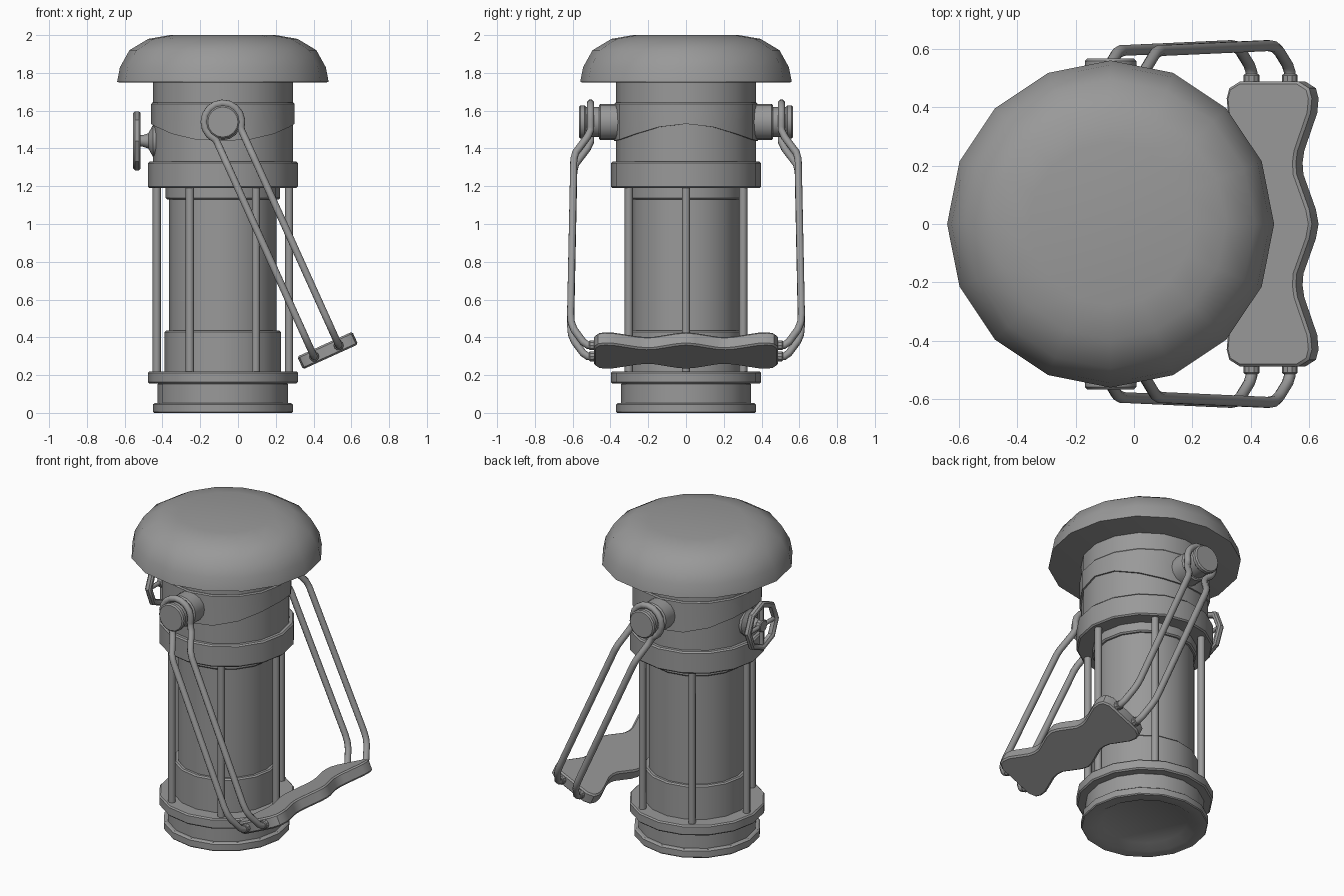
import bpy, bmesh
from math import sin, cos, pi, radians
from mathutils import Vector, Matrix

cube = bpy.data.objects.get("Cube")
if cube:
    bpy.data.objects.remove(cube, do_unlink=True)

grey = bpy.data.materials.new("grey metal")
grey.use_nodes = True
COLOUR = (0.32, 0.32, 0.32, 1)
grey.diffuse_color = COLOUR
grey.node_tree.nodes["Principled BSDF"].inputs["Base Color"].default_value = COLOUR

AXIS = Vector((-0.08, 0, 0))           # centre line of the lantern body
PIVOT = Vector((-0.08, 0, 1.54))       # hinge of the carrying handle
DOWN = Vector((0.412, 0, -0.911))      # direction the handle hangs
SIDE = Vector((0.911, 0, 0.412))       # across the handle
ACROSS = Vector((0, 1, 0))
SIDES = 16


def finish(obj, angle=35):
    obj.data.materials.clear()
    obj.data.materials.append(grey)
    bpy.ops.object.select_all(action='DESELECT')
    obj.select_set(True)
    bpy.context.view_layer.objects.active = obj
    bpy.ops.object.shade_smooth_by_angle(angle=radians(angle))
    return obj


def from_bmesh(name, bm, angle=35):
    bmesh.ops.recalc_face_normals(bm, faces=bm.faces)
    mesh = bpy.data.meshes.new(name)
    bm.to_mesh(mesh)
    bm.free()
    obj = bpy.data.objects.new(name, mesh)
    bpy.context.collection.objects.link(obj)
    return finish(obj, angle)


def lathe(name, profile, origin=AXIS, axis=(0, 0, 1), sides=SIDES, shift=None, closed=False):
    """Revolve (radius, height) points; shift(i, angle) may move one point's height."""
    turn = Vector((0, 0, 1)).rotation_difference(Vector(axis)).to_matrix()
    bm = bmesh.new()
    rings = []
    for i, (r, h) in enumerate(profile):
        ring = []
        for k in range(sides):
            a = 2 * pi * k / sides
            z = h + (shift(i, a) if shift else 0)
            ring.append(bm.verts.new(origin + turn @ Vector((r * cos(a), r * sin(a), z))))
        rings.append(ring)
    pairs = list(zip(rings, rings[1:]))
    if closed:
        pairs.append((rings[-1], rings[0]))
    else:
        bm.faces.new(rings[0])
        bm.faces.new(rings[-1])
    for low, high in pairs:
        for k in range(sides):
            n = (k + 1) % sides
            bm.faces.new((low[k], low[n], high[n], high[k]))
    return from_bmesh(name, bm)


def drum(name, r, z0, z1, bevel=0.008, **kw):
    return lathe(name, [(r - bevel, z0), (r, z0 + bevel), (r, z1 - bevel), (r - bevel, z1)], **kw)


def tube(name, points, radius):
    curve = bpy.data.curves.new(name, 'CURVE')
    curve.dimensions = '3D'
    curve.bevel_depth = radius
    curve.bevel_resolution = 2
    curve.use_fill_caps = True
    spline = curve.splines.new('POLY')
    spline.points.add(len(points) - 1)
    for p, co in zip(spline.points, points):
        p.co = (*co, 1)
    obj = bpy.data.objects.new(name, curve)
    bpy.context.collection.objects.link(obj)
    bpy.ops.object.select_all(action='DESELECT')
    obj.select_set(True)
    bpy.context.view_layer.objects.active = obj
    bpy.ops.object.convert(target='MESH')
    return finish(bpy.context.object, 50)


# Base: recessed foot, neck and lower ring
lathe("base_foot", [(0.25, 0.03), (0.3, 0), (0.365, 0), (0.37, 0.006), (0.37, 0.045), (0.36, 0.052)])
drum("base_neck", 0.345, 0.04, 0.16)
drum("base_ring", 0.397, 0.155, 0.22)
drum("burner", 0.308, 0.21, 0.435)

# Glass and cage
drum("glass", 0.285, 0.42, 1.15, 0.002)
drum("glass_collar", 0.303, 1.13, 1.2)
for k in range(6):
    a = k * pi / 3
    foot = AXIS + Vector((0.35 * cos(a), 0.35 * sin(a), 0.2))
    tube("cage_rod", [foot, foot + Vector((0, 0, 1.01))], 0.022)

# Upper body, with a sleeve whose lower edge waves
drum("upper_ring", 0.397, 1.19, 1.33)
drum("upper_body", 0.37, 1.32, 1.76, 0.002)
lathe("wavy_sleeve", [(0.36, 1.44), (0.38, 1.44), (0.38, 1.635), (0.374, 1.642), (0.36, 1.642)],
      shift=lambda i, a: 0.09 * abs(cos(a)) ** 2.6 if i < 2 else 0, closed=True)

# Domed cap
lathe("cap", [(0.55, 1.75), (0.56, 1.752), (0.545, 1.83), (0.495, 1.92), (0.395, 1.98), (0.28, 2.0)])

# Hinge bosses, wire bails and ferrules on both sides
WIRE = 0.072
wire_profile = [(1.33, 0.47), (1.33, 0.52), (1.31, 0.545), (1.24, 0.592), (1.2, 0.607),
                (1.15, 0.611), (0.25, 0.594), (0.21, 0.584), (0.12, 0.522), (0.08, 0.505)]
for s in (1, -1):
    out = (0, s, 0)
    drum("hinge_boss", 0.096, 0.3, 0.46, origin=PIVOT, axis=out)
    drum("hinge_pin", 0.08, 0.44, 0.55, origin=PIVOT, axis=out)
    drum("hinge_cap", 0.088, 0.53, 0.566, origin=PIVOT, axis=out)

    def place(t, p, y):
        return PIVOT + DOWN * t + SIDE * p + ACROSS * (s * y)

    first = [place(t, -WIRE, y) for t, y in wire_profile]
    last = [place(t, WIRE, y) for t, y in reversed(wire_profile)]
    arc = []
    for k in range(13):
        a = radians(-130 + 260 * k / 12)
        arc.append(place(-0.1 * cos(a), 0.1 * sin(a), 0.505))
    tube("handle_wire", first + arc + last, 0.02)
    for p in (-WIRE, WIRE):
        drum("wire_ferrule", 0.027, 0.47, 0.513, 0.004, origin=PIVOT + DOWN * 1.33 + SIDE * p,
             axis=out, sides=10)

# Grip: waved plate, outline mirrored in both directions
half = [(0.0, 0.16), (0.05, 0.15), (0.17, 0.103), (0.21, 0.1), (0.25, 0.106),
        (0.38, 0.155), (0.43, 0.16), (0.465, 0.15), (0.488, 0.11)]
quarter = [(-y, w) for y, w in reversed(half[1:])] + half
outline = quarter + [(y, -w) for y, w in reversed(quarter)]
bm = bmesh.new()
GRIP = PIVOT + DOWN * 1.331 + SIDE * 0.007
face = bm.faces.new([bm.verts.new(GRIP + ACROSS * y + SIDE * w - DOWN * 0.037) for y, w in outline])
wall = bmesh.ops.extrude_face_region(bm, geom=[face])
moved = [v for v in wall["geom"] if isinstance(v, bmesh.types.BMVert)]
bmesh.ops.translate(bm, verts=moved, vec=DOWN * 0.074)
bmesh.ops.recalc_face_normals(bm, faces=bm.faces)
rim = [e for e in bm.edges if any(len(f.verts) > 4 for f in e.link_faces)]
bmesh.ops.bevel(bm, geom=rim, offset=0.009, segments=1, affect='EDGES')
from_bmesh("grip", bm)

# Valve wheel on the right side
HUB = Vector((-0.535, 0, 1.44))
OUT = (-1, 0, 0)
lathe("valve_flange", [(0.085, -0.12), (0.085, -0.085), (0.04, -0.06), (0.03, -0.03), (0.03, 0.0)],
      origin=HUB, axis=OUT, sides=12)
drum("valve_hub", 0.04, -0.02, 0.015, 0.005, origin=HUB, axis=OUT, sides=8)
lathe("valve_rim", [(0.12, -0.012), (0.132, -0.02), (0.147, -0.02), (0.156, -0.01), (0.156, 0.01),
                    (0.147, 0.02), (0.132, 0.02), (0.12, 0.012)],
      origin=HUB, axis=OUT, sides=8, closed=True)
for k in range(4):
    a = k * pi / 2
    tube("valve_spoke", [HUB, HUB + Vector((0, sin(a), cos(a))) * 0.13], 0.013)
